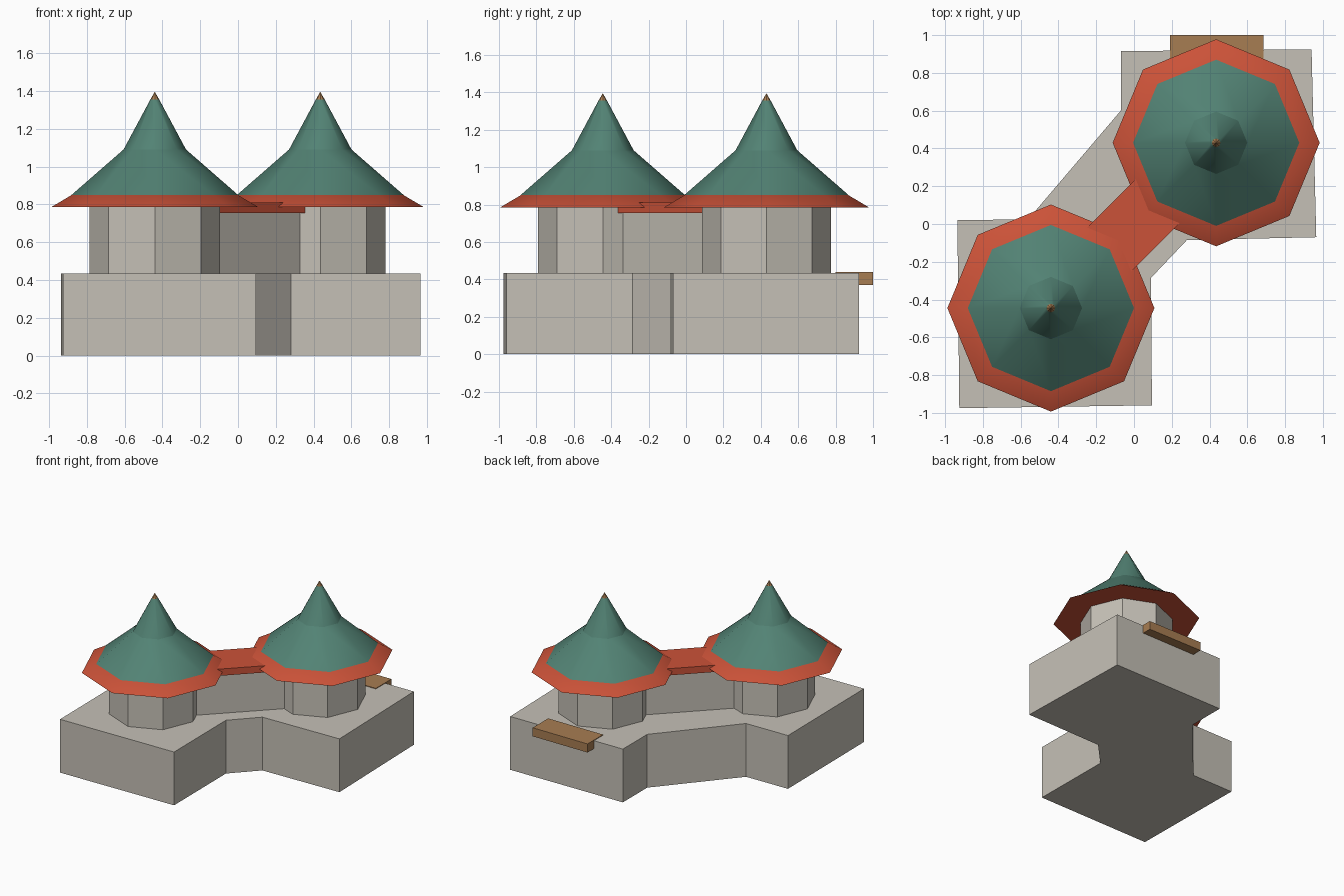
import bpy, bmesh, math
from mathutils import Matrix

cube = bpy.data.objects.get("Cube")
if cube:
    bpy.data.objects.remove(cube, do_unlink=True)


def material(name, rgb):
    m = bpy.data.materials.new(name)
    m.use_nodes = True
    m.diffuse_color = (*rgb, 1)
    m.node_tree.nodes["Principled BSDF"].inputs["Base Color"].default_value = (*rgb, 1)
    return m


STONE = material("stone grey", (0.56, 0.53, 0.47))
RED = material("eave red", (0.60, 0.085, 0.04))
GREEN = material("roof green", (0.085, 0.225, 0.175))
WOOD = material("wood brown", (0.39, 0.205, 0.085))


def add_object(name, bm, mat, smooth=False):
    bmesh.ops.recalc_face_normals(bm, faces=bm.faces)
    mesh = bpy.data.meshes.new(name)
    bm.to_mesh(mesh)
    bm.free()
    mesh.materials.append(mat)
    ob = bpy.data.objects.new(name, mesh)
    bpy.context.collection.objects.link(ob)
    if smooth:
        bpy.ops.object.select_all(action='DESELECT')
        ob.select_set(True)
        bpy.context.view_layer.objects.active = ob
        bpy.ops.object.shade_smooth_by_angle(angle=math.radians(42))
    return ob


def frustum(name, centre, r1, z1, r2, z2, mat, smooth=False):
    """Eight-sided drum or cone with corners on the axes."""
    bm = bmesh.new()
    bmesh.ops.create_cone(bm, cap_ends=True, segments=8, radius1=r1, radius2=r2,
                          depth=z2 - z1,
                          matrix=Matrix.Translation((*centre, (z1 + z2) / 2)))
    return add_object(name, bm, mat, smooth)


def box(name, centre, size, mat, turn=0):
    bm = bmesh.new()
    bmesh.ops.create_cube(bm, size=1, matrix=Matrix.Translation(centre)
                          @ Matrix.Rotation(turn, 4, 'Z') @ Matrix.Diagonal((*size, 1)))
    return add_object(name, bm, mat)


# Stone platform: two joined squares in plan
outline = [(-0.925, -0.975), (0.095, -0.96), (0.09, -0.285), (0.28, -0.085),
           (0.965, -0.07), (0.94, 0.925), (-0.07, 0.915), (-0.07, 0.6),
           (-0.56, 0.025), (-0.935, 0.02)]
bm = bmesh.new()
floor = bm.faces.new([bm.verts.new((x, y, 0)) for x, y in outline])
grown = bmesh.ops.extrude_face_region(bm, geom=[floor], use_keep_orig=True)
for v in grown["geom"]:
    if isinstance(v, bmesh.types.BMVert):
        v.co.z = 0.435
add_object("platform", bm, STONE)

# Two pavilions with red eaves and bell-shaped green roofs
for side, c in (("right", (-0.44, -0.445)), ("left", (0.435, 0.43))):
    frustum(side + "_tower", c, 0.345, 0.43, 0.345, 0.79, STONE)
    frustum(side + "_eave", c, 0.548, 0.785, 0.43, 0.855, RED, True)
    frustum(side + "_lower_roof", c, 0.44, 0.85, 0.165, 1.09, GREEN, True)
    frustum(side + "_upper_roof", c, 0.165, 1.09, 0.023, 1.355, GREEN, True)
    frustum(side + "_finial", c, 0.023, 1.355, 0.0, 1.395, WOOD)

# Covered passage on the diagonal between the pavilions
diagonal = math.radians(45)
box("passage_wall", (0, -0.004, 0.595), (0.85, 0.275, 0.33), STONE, diagonal)
box("passage_roof", (0, -0.004, 0.7825), (0.85, 0.328, 0.055), RED, diagonal)

# Wooden ledge at the back
box("back_ledge", (0.437, 0.9, 0.405), (0.495, 0.2, 0.07), WOOD)
